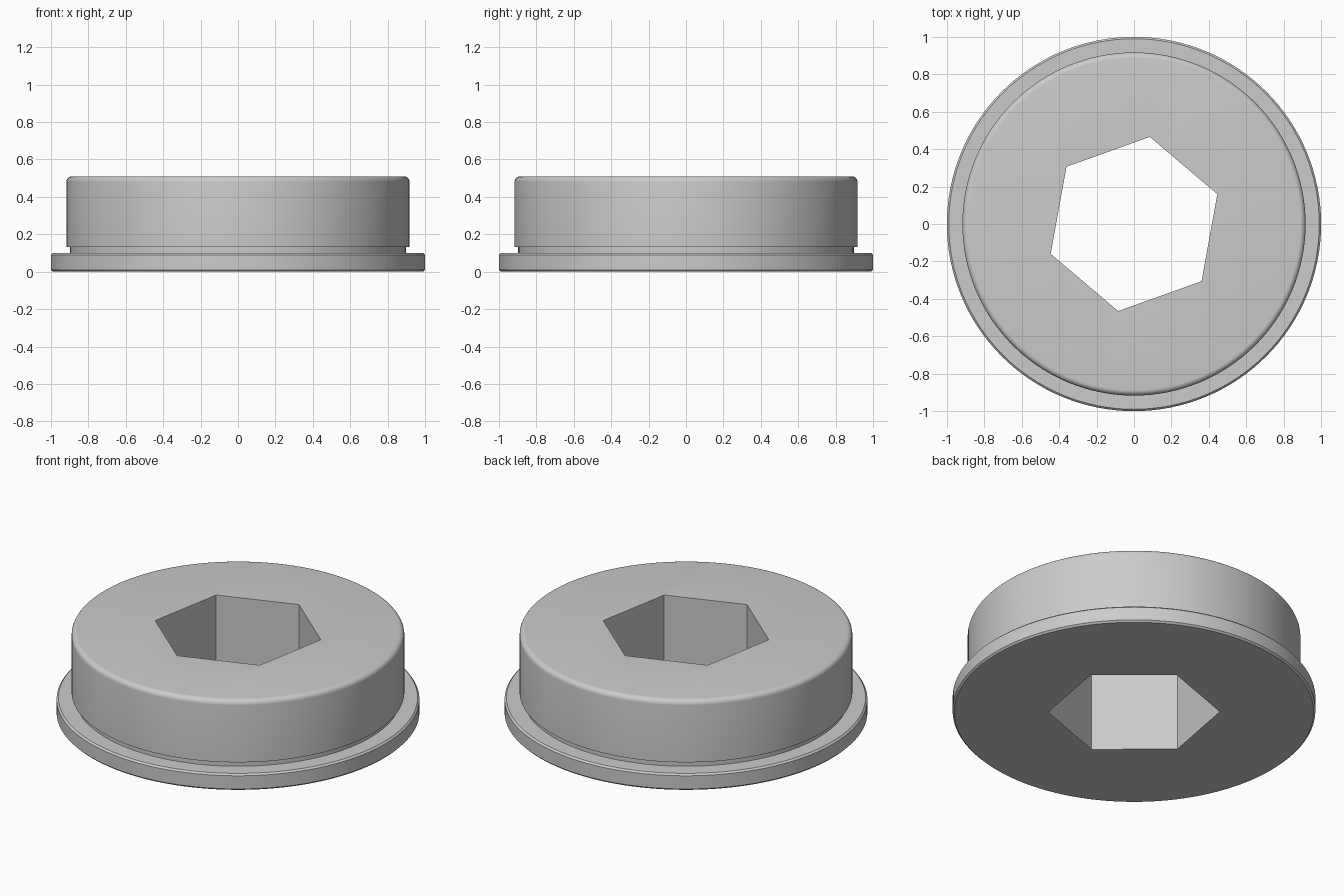
import bpy, bmesh, math

cube = bpy.data.objects.get("Cube")
if cube:
    bpy.data.objects.remove(cube, do_unlink=True)

SEGMENTS = 128
HEIGHT = 0.51
BODY_R = 0.917
ROUND = 0.03

# Single plain grey
grey = bpy.data.materials.new("plain_grey")
grey.use_nodes = True
colour = (0.6, 0.6, 0.6, 1)
grey.diffuse_color = colour
grey.node_tree.nodes["Principled BSDF"].inputs["Base Color"].default_value = colour


def stack(name, rings, sides, turn=0.0):
    """Closed solid made from (radius, height) rings with flat end caps."""
    bm = bmesh.new()
    loops = []
    for r, z in rings:
        angles = [turn + math.tau * i / sides for i in range(sides)]
        loops.append([bm.verts.new((r * math.cos(a), r * math.sin(a), z)) for a in angles])
    for low, high in zip(loops, loops[1:]):
        for i in range(sides):
            j = (i + 1) % sides
            bm.faces.new((low[i], low[j], high[j], high[i]))
    bm.faces.new(loops[0][::-1])
    bm.faces.new(loops[-1])
    mesh = bpy.data.meshes.new(name)
    bm.to_mesh(mesh)
    bm.free()
    mesh.materials.append(grey)
    obj = bpy.data.objects.new(name, mesh)
    bpy.context.collection.objects.link(obj)
    return obj


# Flange, groove and body with a rounded top edge
profile = [(0.99, 0), (1, 0.01), (1, 0.09), (0.99, 0.1),
           (0.897, 0.1), (0.897, 0.133), (BODY_R, 0.133)]
for k in range(7):
    a = math.pi / 2 * k / 6
    profile.append((BODY_R - ROUND + ROUND * math.cos(a),
                    HEIGHT - ROUND + ROUND * math.sin(a)))
plug = stack("flanged_plug", profile, SEGMENTS)

# Hexagonal through hole
cutter = stack("hex_cutter", [(0.473, -0.2), (0.473, 0.8)], 6, math.radians(19.7))
cutter.hide_render = True
cut = plug.modifiers.new("hex_hole", 'BOOLEAN')
cut.operation = 'DIFFERENCE'
cut.solver = 'EXACT'
cut.object = cutter

bpy.ops.object.select_all(action='DESELECT')
plug.select_set(True)
bpy.context.view_layer.objects.active = plug
bpy.ops.object.modifier_apply(modifier=cut.name)
bpy.data.objects.remove(cutter, do_unlink=True)
bpy.ops.object.shade_smooth_by_angle(angle=math.radians(30))
